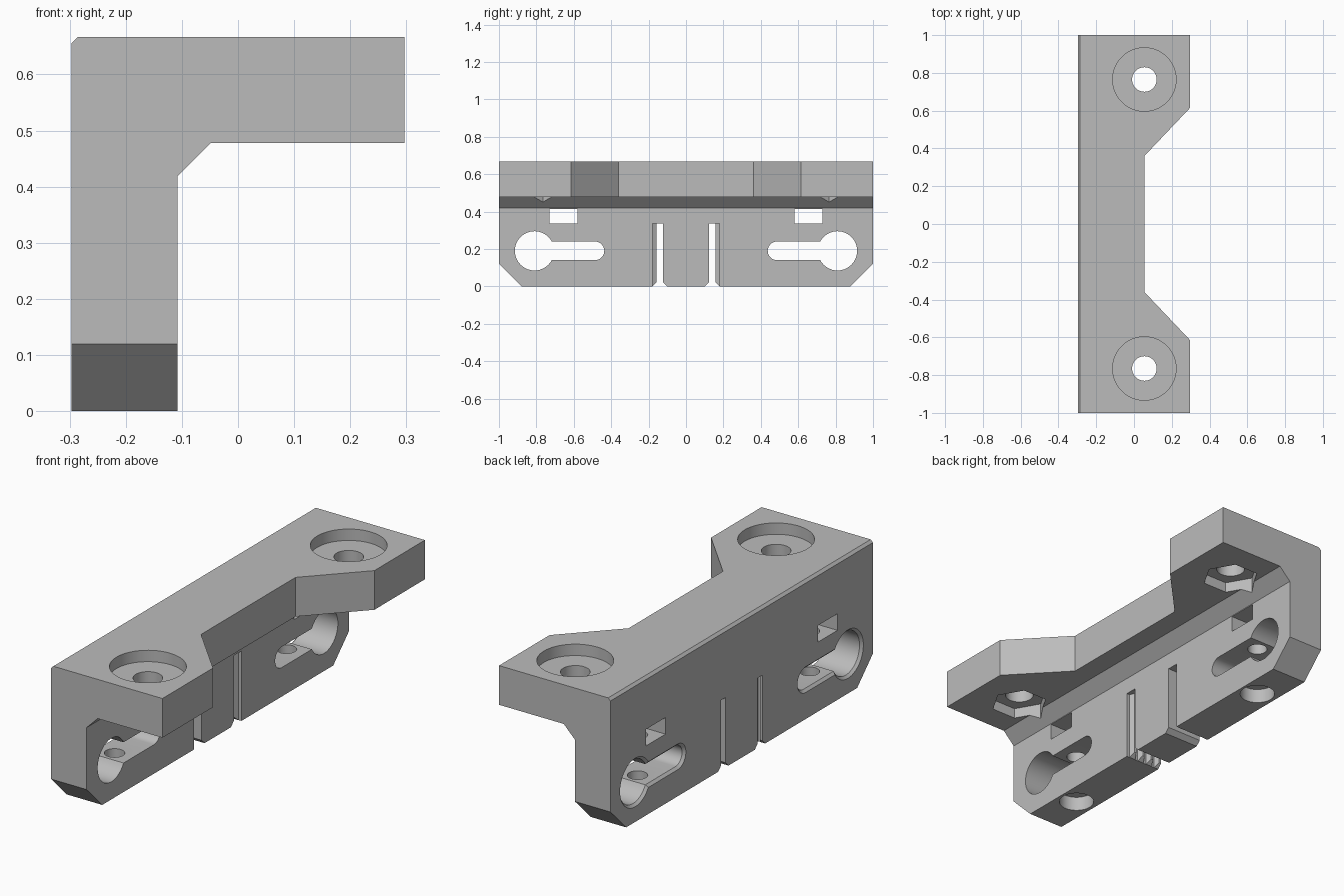
import bpy, bmesh
from math import sin, cos, asin, pi

cube = bpy.data.objects.get("Cube")
if cube:
    bpy.data.objects.remove(cube, do_unlink=True)

grey = bpy.data.materials.new("plain grey")
grey.use_nodes = True
grey.diffuse_color = (0.5, 0.5, 0.5, 1)
grey.node_tree.nodes["Principled BSDF"].inputs["Base Color"].default_value = (0.5, 0.5, 0.5, 1)


def loft(name, rings):
    """Closed solid through matching rings of points."""
    bm = bmesh.new()
    loops = [[bm.verts.new(p) for p in ring] for ring in rings]
    n = len(loops[0])
    for a, b in zip(loops, loops[1:]):
        for i in range(n):
            j = (i + 1) % n
            bm.faces.new((a[i], a[j], b[j], b[i]))
    bm.faces.new(loops[0])
    bm.faces.new(loops[-1])
    bmesh.ops.recalc_face_normals(bm, faces=bm.faces)
    mesh = bpy.data.meshes.new(name)
    bm.to_mesh(mesh)
    bm.free()
    obj = bpy.data.objects.new(name, mesh)
    bpy.context.collection.objects.link(obj)
    return obj


def prism(name, profile, axis, lo, hi):
    """Extrude a 2D profile along x, y or z."""
    place = {"x": lambda u, v, w: (w, u, v),
             "y": lambda u, v, w: (u, w, v),
             "z": lambda u, v, w: (u, v, w)}[axis]
    return loft(name, [[place(u, v, w) for u, v in profile] for w in (lo, hi)])


def ngon(x, y, r, n=48):
    return [(x + r * cos(2 * pi * i / n), y + r * sin(2 * pi * i / n)) for i in range(n)]


def keyhole(grow):
    """Round opening with a narrow slot toward the middle, in y and z."""
    big, half, cy, end = 0.105 + grow, 0.05 + grow, 0.81, 0.487
    gap = asin(half / big)
    pts = []
    for i in range(41):
        a = -pi + gap + (2 * pi - 2 * gap) * i / 40
        pts.append((cy + big * cos(a), 0.19 + big * sin(a)))
    for i in range(17):
        a = pi / 2 + pi * i / 16
        pts.append((end + half * cos(a), 0.19 + half * sin(a)))
    return pts


BACK, FACE, FRONT, TOP, UNDER = -0.297, -0.108, 0.297, 0.667, 0.478

# Angled body
bracket = prism("bracket", [
    (BACK, 0), (FACE, 0), (FACE, 0.418), (-0.048, UNDER), (FRONT, UNDER),
    (FRONT, TOP), (BACK + 0.012, TOP), (BACK, TOP - 0.012)], "y", -1, 1)
bracket.data.materials.append(grey)

cutters = []


def cut(*args):
    cutters.append(prism("cutter", *args))


# Tapered notch in the flange
cut([(0.055, -0.36), (0.055, 0.36), (FRONT, 0.615), (0.5, 0.615),
     (0.5, -0.615), (FRONT, -0.615)], "z", 0.3, 0.8)

for s in (-1, 1):
    # Lower corner bevels
    cut([(s * 0.88, 0), (s, 0.12), (s * 1.1, 0.12), (s * 1.1, -0.1), (s * 0.88, -0.1)],
        "x", -0.5, 0.1)

    # Flange bolt hole, round recess above and hexagonal recess below
    cut(ngon(0.055, s * 0.765, 0.065), "z", 0.3, 0.8)
    cut(ngon(0.055, s * 0.765, 0.168, 64), "z", TOP - 0.055, 0.8)
    cut(ngon(0.055, s * 0.765, 0.13, 6), "z", 0.4, UNDER + 0.05)

    # Keyhole with bevelled rear rim
    rings = []
    for x, grow in ((BACK - 0.02, 0.012), (BACK, 0.012), (BACK + 0.012, 0), (0, 0)):
        rings.append([(x, s * y, z) for y, z in keyhole(grow)])
    cutters.append(loft("cutter", rings))

    # Nut window, screw hole and its recess underneath
    cut([(s * 0.58, 0.335), (s * 0.73, 0.335), (s * 0.73, 0.415), (s * 0.58, 0.415)],
        "x", -0.5, 0)
    cut(ngon(-0.2, s * 0.655, 0.045, 32), "z", -0.1, 0.38)
    cut(ngon(-0.2, s * 0.655, 0.08), "z", -0.1, 0.07)

    # Slit with a toothed outer wall and a flared mouth
    wall = [(-0.4, s * 0.157)]
    for i in range(4):
        x = FACE - 0.177 + i * 0.05
        wall += [(x, s * 0.157), (x + 0.012, s * 0.18), (x + 0.027, s * 0.18)]
        if i < 3:
            wall.append((x + 0.039, s * 0.157))
    wall += [(0, s * 0.18), (0, s * 0.122), (-0.4, s * 0.122)]
    cut(wall, "z", -0.1, 0.337)
    cut([(s * 0.1, 0), (s * 0.122, 0.022), (s * 0.157, 0.022), (s * 0.179, 0),
         (s * 0.179, -0.1), (s * 0.1, -0.1)], "x", -0.5, 0)

# Carve the body and discard the cutters
for c in cutters:
    c.hide_render = True
    mod = bracket.modifiers.new("cut", "BOOLEAN")
    mod.operation = "DIFFERENCE"
    mod.solver = "EXACT"
    mod.object = c
bpy.context.view_layer.update()
carved = bpy.data.meshes.new_from_object(
    bracket.evaluated_get(bpy.context.evaluated_depsgraph_get()))
bracket.modifiers.clear()
bracket.data = carved
carved.materials.clear()
carved.materials.append(grey)
for poly in carved.polygons:
    poly.material_index = 0
for c in cutters:
    bpy.data.objects.remove(c, do_unlink=True)

bpy.ops.object.select_all(action="DESELECT")
bpy.context.view_layer.objects.active = bracket
bracket.select_set(True)
bpy.ops.object.shade_smooth_by_angle(angle=0.4)
